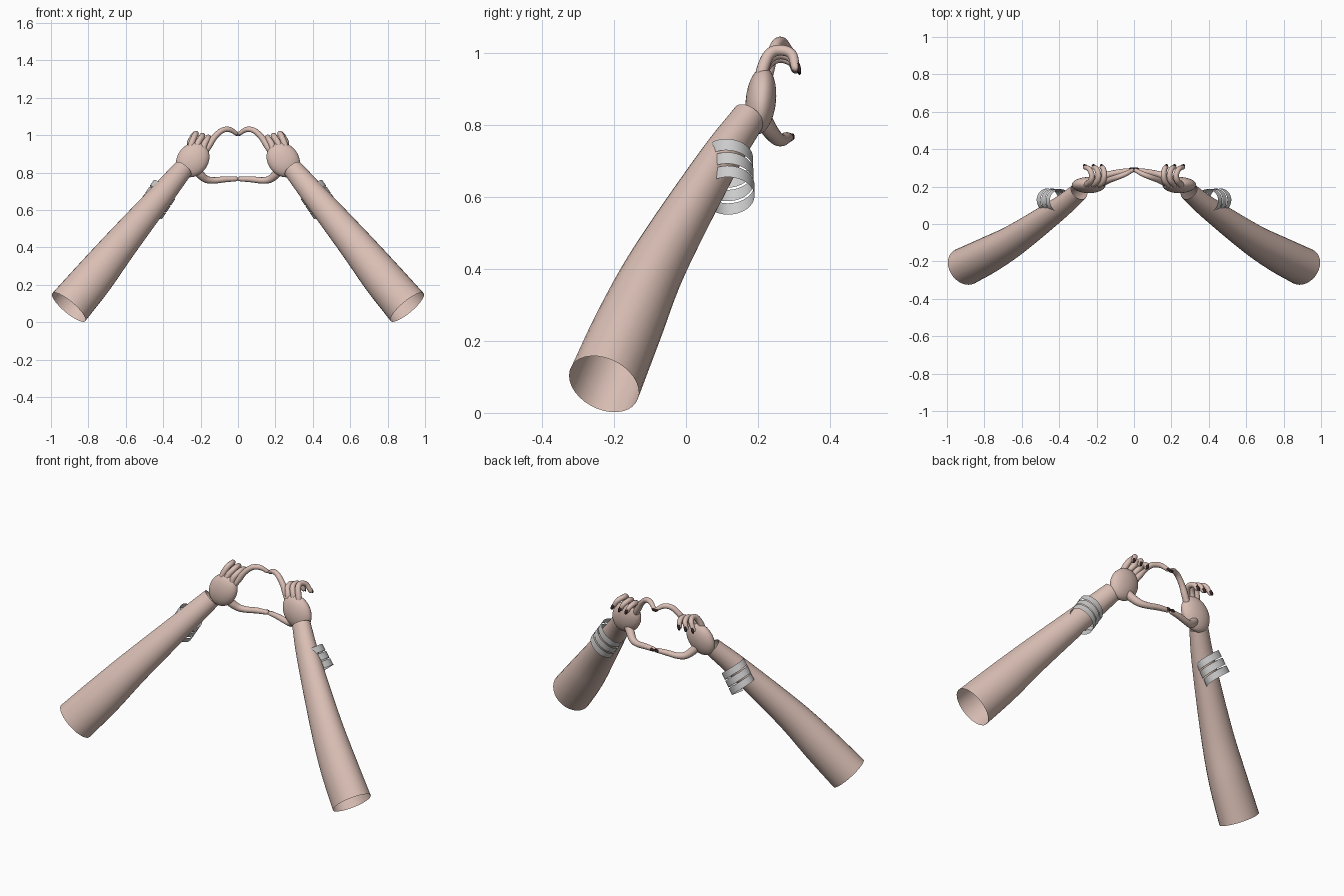
import bpy, bmesh
from math import sin, cos, pi
from mathutils import Vector, Matrix

if "Cube" in bpy.data.objects:
    bpy.data.objects.remove(bpy.data.objects["Cube"])


def material(name, rgb):
    m = bpy.data.materials.new(name)
    m.diffuse_color = (*rgb, 1)
    m.use_nodes = True
    m.node_tree.nodes["Principled BSDF"].inputs["Base Color"].default_value = m.diffuse_color
    return m


SKIN = material("skin", (0.70, 0.52, 0.46))
NAIL = material("nail", (0.04, 0.02, 0.02))


def finish(name, bm, mat=None):
    """Make a smooth object mirrored across x = 0."""
    bmesh.ops.recalc_face_normals(bm, faces=bm.faces)
    me = bpy.data.meshes.new(name)
    bm.to_mesh(me)
    bm.free()
    for p in me.polygons:
        p.use_smooth = True
    if mat:
        me.materials.append(mat)
    ob = bpy.data.objects.new(name, me)
    bpy.context.collection.objects.link(ob)
    mod = ob.modifiers.new("Mirror", "MIRROR")
    mod.use_mirror_merge = False
    return ob


def spline(pts, steps=6):
    """Catmull-Rom samples of (x, y, z, radius) points."""
    p = [Vector(q) for q in pts]
    p = [2 * p[0] - p[1]] + p + [2 * p[-1] - p[-2]]
    out = []
    for i in range(1, len(p) - 2):
        a, b, c, d = p[i - 1:i + 3]
        for s in range(steps):
            t = s / steps
            out.append(0.5 * (2 * b + (c - a) * t + (2 * a - 5 * b + 4 * c - d) * t * t
                              + (3 * b - a - 3 * c + d) * t ** 3))
    return out + [p[-2]]


def tube(name, pts, ref, wide=1.0, sides=16, round_tip=True):
    samples = spline(pts)
    path = [s.to_3d() for s in samples]
    radii = [s.w for s in samples]
    if round_tip:
        d = (path[-1] - path[-2]).normalized()
        end, r = path[-1], radii[-1]
        for a in (0.5, 0.95, 1.35):
            path.append(end + d * r * sin(a))
            radii.append(r * cos(a))
    bm = bmesh.new()
    rings = []
    u = Vector(ref)
    for i, c in enumerate(path):
        t = (path[min(i + 1, len(path) - 1)] - path[max(i - 1, 0)]).normalized()
        u = (u - t * u.dot(t)).normalized()
        v = t.cross(u)
        rings.append([bm.verts.new(c + radii[i] * (u * wide * cos(2 * pi * k / sides)
                                                   + v * sin(2 * pi * k / sides)))
                      for k in range(sides)])
    for a, b in zip(rings, rings[1:]):
        for k in range(sides):
            n = (k + 1) % sides
            bm.faces.new((a[k], a[n], b[n], b[k]))
    if round_tip:
        bm.faces.new(rings[-1])
    return finish(name, bm, SKIN)


def ellipsoid(name, centre, axis, facing, size, mat, seg=24):
    """size = half length along axis, half width, half thickness along facing."""
    a = Vector(axis).normalized()
    f = Vector(facing)
    f = (f - a * f.dot(a)).normalized()
    w = f.cross(a)
    rot = Matrix((a, w, f)).transposed().to_4x4()
    bm = bmesh.new()
    bmesh.ops.create_uvsphere(bm, u_segments=seg, v_segments=seg // 2, radius=1)
    bmesh.ops.transform(bm, verts=bm.verts,
                        matrix=Matrix.Translation(centre) @ rot @ Matrix.Diagonal((*size, 1)))
    return finish(name, bm, mat)


# Forearm: open tapered sleeve from elbow to wrist
tube("forearm", [(0.905, -0.228, 0.08, 0.102), (0.77, -0.16, 0.24, 0.095),
                 (0.625, -0.075, 0.42, 0.080), (0.40, 0.085, 0.69, 0.058),
                 (0.293, 0.174, 0.82, 0.047)],
     (0.78, 0, 0.62), wide=1.13, sides=32, round_tip=False)

# Palm
ellipsoid("palm", (0.242, 0.208, 0.868), (-0.6, 0.06, 0.77), (-0.12, 1, 0),
          (0.100, 0.083, 0.042), SKIN, 32)

# Index finger and thumb outline a heart and meet at the middle
tube("index_finger", [(0.185, 0.212, 0.90, 0.018), (0.155, 0.226, 0.945, 0.018),
                      (0.125, 0.238, 0.99, 0.016), (0.085, 0.252, 1.025, 0.015),
                      (0.045, 0.268, 1.03, 0.014), (0.010, 0.286, 1.010, 0.011)], (0, 1, 0))
tube("thumb", [(0.235, 0.21, 0.83, 0.024), (0.205, 0.228, 0.793, 0.023),
               (0.172, 0.250, 0.765, 0.020), (0.13, 0.266, 0.758, 0.017),
               (0.07, 0.278, 0.764, 0.016), (0.012, 0.286, 0.766, 0.013)], (0, 1, 0))
ellipsoid("index_nail", (0.010, 0.294, 1.006), (-1, 0.4, -0.5), (0, 1, 0),
          (0.014, 0.009, 0.006), NAIL, 12)
ellipsoid("thumb_nail", (0.014, 0.296, 0.767), (-1, 0.1, 0), (0, 1, 0),
          (0.015, 0.010, 0.006), NAIL, 12)

# Three curled fingers: (name, base x, base z, knuckle x, knuckle z, tip x, tip z)
for name, bx, bz, kx, kz, tx, tz in (("middle", 0.190, 0.925, 0.158, 0.985, 0.172, 0.955),
                                     ("ring", 0.225, 0.93, 0.190, 0.995, 0.215, 0.957),
                                     ("little", 0.258, 0.93, 0.225, 1.005, 0.262, 0.960)):
    tube(name + "_finger", [(bx, 0.207, bz - 0.02, 0.017), (bx - 0.01, 0.213, bz + 0.025, 0.017),
                            (kx + 0.006, 0.232, kz - 0.008, 0.016), (kx, 0.262, kz + 0.003, 0.015),
                            (0.6 * kx + 0.4 * tx, 0.294, kz - 0.008, 0.014),
                            (tx, 0.304, tz, 0.012)], (1, 0, 0))
    ellipsoid(name + "_nail", (tx, 0.313, tz), (0.4, 0.2, -1), (0, 1, 0),
              (0.018, 0.010, 0.006), NAIL, 12)

# Bracelet: flat ribbon coiled three times around the wrist
axis = Vector((-0.56, 0, 0.83)).normalized()
side = Vector((axis.z, 0, -axis.x))
top, bottom = Vector((0.388, 0.120, 0.717)), Vector((0.462, 0.126, 0.605))
bm = bmesh.new()
prev = None
turns, n = 3, 120
for i in range(n + 1):
    t = i / n
    a = 2 * pi * turns * t - 0.75 * pi
    c = top.lerp(bottom, t) + side * 0.076 * cos(a) + Vector((0, 1, 0)) * 0.065 * sin(a)
    cur = [bm.verts.new(c + axis * 0.019), bm.verts.new(c - axis * 0.019)]
    if prev:
        bm.faces.new((prev[0], cur[0], cur[1], prev[1]))
    prev = cur
finish("spiral_bracelet", bm)
